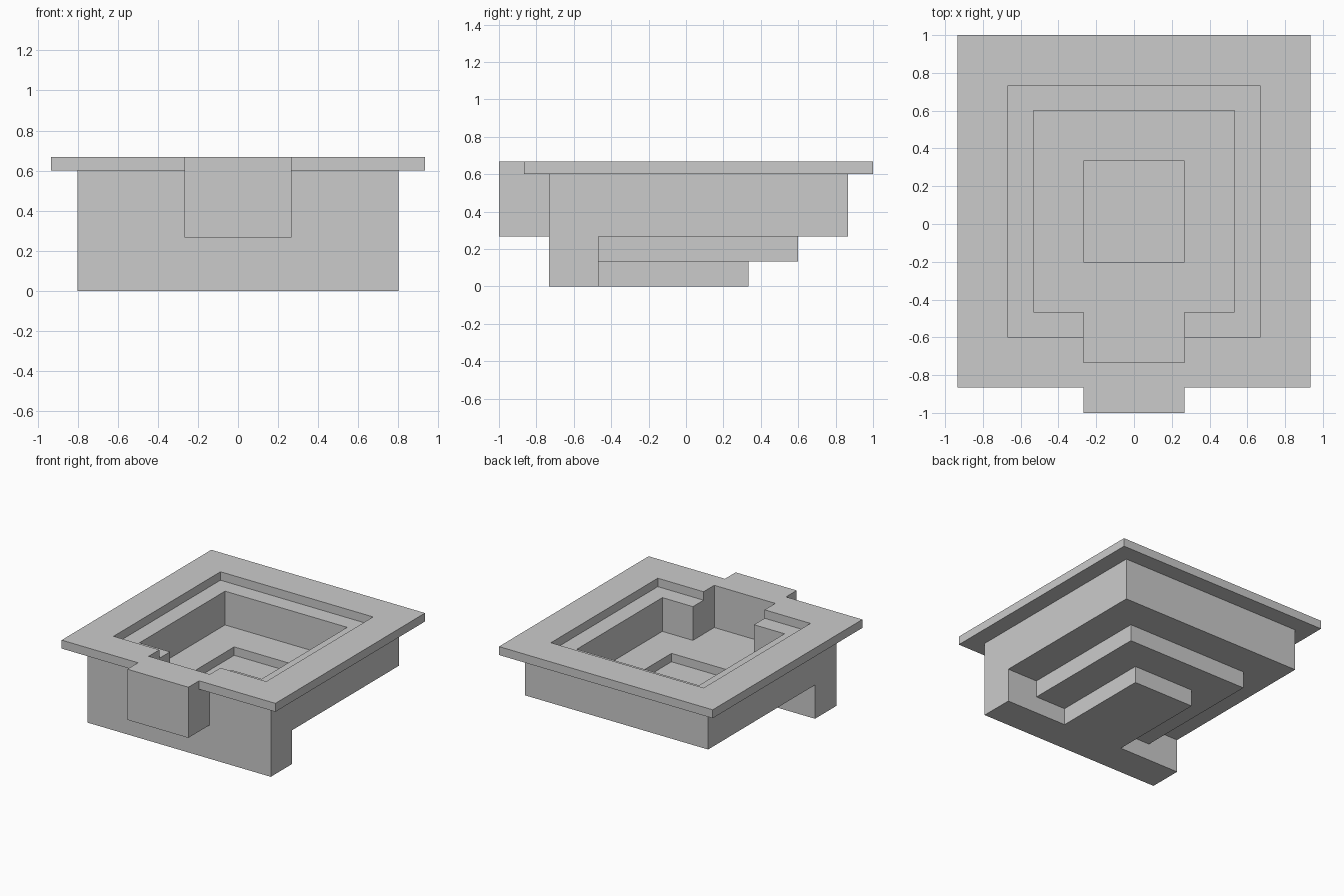
import bpy

if "Cube" in bpy.data.objects:
    bpy.data.objects.remove(bpy.data.objects["Cube"])

U = 1 / 15  # design grid unit


def box(name, hx, y0, y1, z0, z1):
    """Box symmetric in x; sizes in grid units."""
    bpy.ops.mesh.primitive_cube_add(size=1, location=(0, (y0 + y1) / 2 * U, (z0 + z1) / 2 * U))
    ob = bpy.context.object
    ob.name = name
    ob.scale = (2 * hx * U, (y1 - y0) * U, (z1 - z0) * U)
    bpy.ops.object.transform_apply(location=True, rotation=False, scale=True)
    return ob


def combine(target, tool, operation):
    mod = target.modifiers.new(tool.name, 'BOOLEAN')
    mod.operation = operation
    mod.solver = 'EXACT'
    mod.object = tool
    bpy.context.view_layer.objects.active = target
    bpy.ops.object.modifier_apply(modifier=mod.name)
    bpy.data.objects.remove(tool, do_unlink=True)


# Main body of the stepped basin
basin = box("basin", 12, -11, 13, 4, 9)

# Solid parts: front wall, stepped underside, flat rim, front block
for part in (
    ("front_wall", 12, -11, -7, 0, 9),
    ("upper_step", 8, -8, 9, 2, 5),
    ("lower_step", 4, -8, 5, 0, 3),
    ("rim", 14, -13, 15, 9, 10),
    ("front_block", 4, -15, -11, 4, 10),
):
    combine(basin, box(*part), 'UNION')

# Hollows: rim recess, main well, floor recess, front notch
for hollow in (
    ("rim_recess", 10, -9, 11, 9, 11),
    ("main_well", 8, -7, 9, 5, 11),
    ("floor_recess", 4, -3, 5, 4, 6),
    ("front_notch", 4, -11, -6, 5, 11),
):
    combine(basin, box(*hollow), 'DIFFERENCE')

basin.select_set(True)
bpy.ops.object.shade_flat()
